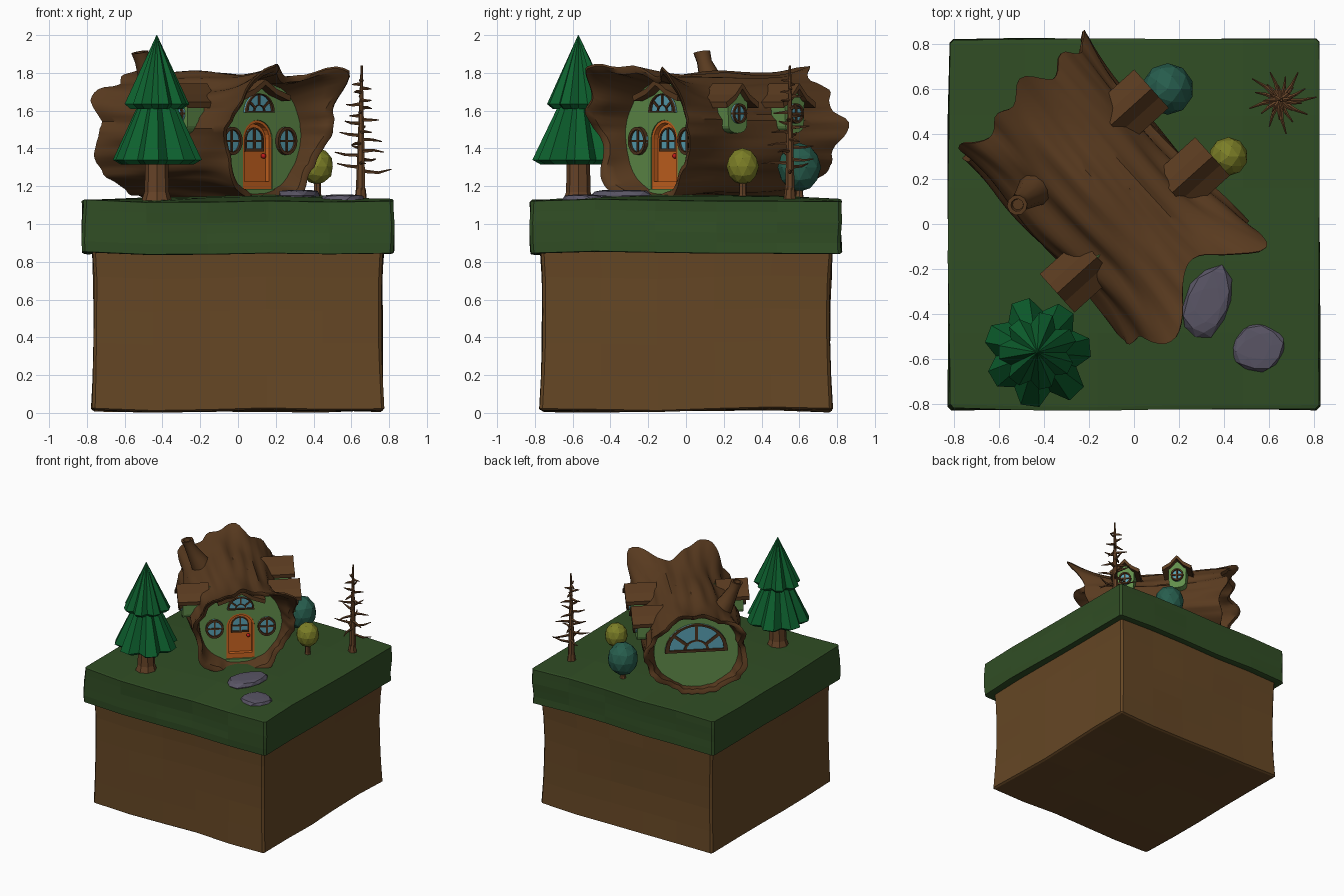
import bpy, bmesh, random
from math import sin, cos, pi, radians, exp
from mathutils import Matrix, Vector, noise

if "Cube" in bpy.data.objects:
    bpy.data.objects.remove(bpy.data.objects["Cube"])

random.seed(4)
I = Matrix.Identity(4)
HOUSE = Matrix.Rotation(radians(42), 4, 'Z')      # log axis runs diagonally, door faces local -y
COLS = dict(dirt=(.13, .062, .018), grass=(.03, .075, .018), bark=(.1, .043, .014), wall=(.12, .27, .07),
            orange=(.6, .13, .015), glass=(.1, .36, .46), trim=(.075, .032, .012), pine=(.004, .12, .028),
            trunk=(.13, .055, .02), teal=(.02, .11, .075), olive=(.2, .21, .02), stone=(.1, .09, .13), red=(.5, .01, .01))
MATS = {}
for k, c in COLS.items():
    MATS[k] = bpy.data.materials.new(k)
    MATS[k].diffuse_color = (*c, 1)


def finish(name, bm, mat, M=I, smooth=None):
    bmesh.ops.recalc_face_normals(bm, faces=bm.faces[:])
    me = bpy.data.meshes.new(name)
    bm.to_mesh(me)
    bm.free()
    ob = bpy.data.objects.new(name, me)
    bpy.context.collection.objects.link(ob)
    me.materials.append(MATS[mat])
    ob.matrix_world = M
    if smooth:
        bpy.context.view_layer.objects.active = ob
        ob.select_set(True)
        bpy.ops.object.shade_smooth_by_angle(angle=radians(smooth))
        ob.select_set(False)
    return ob


def loft(name, rings, mat, M=I, closed=False, caps=True, smooth=None):
    """Skin equal-length closed rings of points."""
    bm = bmesh.new()
    R = [[bm.verts.new(p) for p in r] for r in rings]
    n = len(R[0])
    for a, b in zip(R, R[1:] + R[:1] if closed else R[1:]):
        for i in range(n):
            bm.faces.new((a[i], a[(i + 1) % n], b[(i + 1) % n], b[i]))
    if caps and not closed:
        bm.faces.new(R[0])
        bm.faces.new(R[-1])
    return finish(name, bm, mat, M, smooth)


def prism(name, pts, y0, y1, mat, M=I):
    return loft(name, [[(x, y, z) for x, z in pts] for y in (y0, y1)], mat, M)


def frame(name, pts, k, y0, y1, mat, M):
    cx, cz = (sum(p[i] for p in pts) / len(pts) for i in (0, 1))
    inner = [(cx + (x - cx) * k, cz + (z - cz) * k) for x, z in pts]
    loft(name, [[(x, y, z) for x, z in p] for p, y in ((pts, y0), (pts, y1), (inner, y1), (inner, y0))], mat, M, closed=True)


def lathe(name, prof, n, loc, mat):
    return loft(name, [[(r * cos(2 * pi * i / n), r * sin(2 * pi * i / n), z) for i in range(n)] for r, z in prof],
                mat, Matrix.Translation(loc))


def arc(cx, cz, rx, rz, a0, a1, n):
    return [(cx + rx * cos(radians(a0 + (a1 - a0) * i / n)), cz + rz * sin(radians(a0 + (a1 - a0) * i / n))) for i in range(n + 1)]


def arch(w, z0, z1):
    return [(w, z0)] + arc(0, z1 - w, w, w, 0, 180, 12) + [(-w, z0)]


def bar(name, p, q, w, y, M):
    p, q = Vector(p), Vector(q)
    s = (q - p).normalized().orthogonal() * w
    prism(name, [p + s, q + s, q - s, p - s], y - .012, y + .012, 'trim', M)


def round_window(name, x, z, r, y, M):
    pts = arc(x, z, r, r * 1.1, 0, 342, 19)
    prism(name + '_glass', pts, y - .005, y + .01, 'glass', M)
    frame(name + '_frame', pts, .78, y - .018, y + .01, 'trim', M)
    bar(name + '_bar_v', (x, z - r), (x, z + r), .006, y, M)
    bar(name + '_bar_h', (x - r, z), (x + r, z), .006, y, M)


def fan_window(name, z, r, y, M, h=1):
    pts = arc(0, z, r, r * h, 0, 180, 16)
    prism(name + '_glass', pts, y - .005, y + .01, 'glass', M)
    frame(name + '_frame', pts, .86, y - .02, y + .01, 'trim', M)
    inner = arc(0, z, r * .42, r * .42 * h, 0, 180, 12)
    frame(name + '_inner_arc', inner, .75, y - .013, y + .01, 'trim', M)
    for i, a in enumerate((40, 90, 140)):
        c, s = cos(radians(a)) * r, sin(radians(a)) * r * h
        bar(f'{name}_spoke_{i}', (c * .4, z + s * .4), (c * .95, z + s * .95), r * .04 + .002, y, M)


def gable(name, hw, z, h, y0, y1, M):
    half = [(0, z), (.45 * hw, z - .6 * h), (hw, z - h)]
    top = [(-x, q) for x, q in half[:0:-1]] + half
    prism(name, top + [(x * .97, q - .03) for x, q in top[::-1]], y0, y1, 'bark', M)


# ground block
def block(name, half, z0, z1, mat, bulge, pinch, seed):
    bm = bmesh.new()
    bmesh.ops.create_cube(bm, size=2)
    bmesh.ops.bevel(bm, geom=bm.edges[:], offset=.02, segments=1, affect='EDGES')
    bmesh.ops.subdivide_edges(bm, edges=[e for e in bm.edges if e.calc_length() > 1], cuts=4, use_grid_fill=True)
    for v in bm.verts:
        x, y, w = v.co
        k = half * (1 - pinch * (1 - w * w)) + .012 * noise.noise((x * 1.3 + seed, y * 1.3, w))
        dz = .02 * noise.noise((x * 1.2, y * 1.2 + seed, 3)) + bulge * (1 - x * x) * (1 - y * y) * (w > 0)
        v.co = (x * k, y * k, z0 + (z1 - z0) * (w + 1) / 2 + dz)
    finish(name, bm, mat)


block('dirt_block', .772, .012, .9, 'dirt', 0, .015, 2)
block('grass_block', .822, .845, 1.125, 'grass', .025, 0, 7)

# hollow log: tapered lobes (angle, width, extra length, extra radius) at each end
FRONT = [(118, 24, .23, .1), (46, 17, .2, .15), (158, 16, .1, .05), (10, 18, .06, .02), (270, 30, .02, .04), (215, 20, .04, .05)]
BACK = [(146, 14, .09, .07), (9, 14, .1, .06), (82, 13, .13, .07), (110, 12, .08, .03), (45, 13, .09, .03), (200, 18, .04, .04), (330, 16, .04, .03)]
CZ, NT = 1.46, 96


def lobes(table, a):
    g = [(exp(-((((a - t + 180) % 360) - 180) / w) ** 2), l, r) for t, w, l, r in table]
    return sum(k * l for k, l, r in g), sum(k * r for k, l, r in g)


def log_point(a, t, inset=0., shrink=0.):
    """t runs 0 (back) to 1 (front); shrink pulls inner surface toward a plain tube."""
    c, s = cos(radians(a)), sin(radians(a))
    (fl, fr), (bl, br) = lobes(FRONT, a), lobes(BACK, a)
    d0, d1 = -.69 - bl, .27 + fl
    d = d0 + (d1 - d0) * t
    rough = .035 * noise.noise((c * 2.2, s * 2.2, d * 2)) + .022 * noise.noise((c * 6, s * 6, d * 1.5 + 5))
    r = rough + fr * max(0, (t - .62) / .38) ** 2 + br * max(0, (.35 - t) / .35) ** 2 - inset
    r *= 1 - shrink
    d += shrink * ((.12 if t > .5 else -.56) - d)
    return ((.355 - .055 * shrink + r) * c, -d, CZ + (.33 - .04 * shrink + r) * s)


spec = [(0, .035, k) for k in (1, .66, .33, .1)] + [(0, .012, 0)] + [(i / 36, 0, 0) for i in range(37)]
spec += [(1, .012, 0)] + [(1, .035, k) for k in (.1, .33, .66, 1)]
loft('hollow_log', [[log_point(360 * i / NT, *s) for i in range(NT)] for s in spec], 'bark', HOUSE, caps=False, smooth=40)

# broken branch stub on the log
loft('branch_stub', [[(x + r * cos(i * pi / 5), .41 + r * sin(i * pi / 5), z + .2 * r * cos(i * pi / 5)) for i in range(10)]
     for x, r, z in ((-.17, .1, 1.62), (-.26, .06, 1.77), (-.31, .04, 1.86), (-.33, .045, 1.91), (-.33, .028, 1.91), (-.325, .024, 1.885))],
     'bark', HOUSE, smooth=40)

# front wall with a doorway notch, door, windows, hood
door = arch(.105, 1.165, 1.55)
prism('front_wall', arc(0, CZ, .315, .31, -70, 250, 40) + [(x, z if 0 < i < 14 else 1.15) for i, (x, z) in enumerate(door[::-1])],
      -.155, -.09, 'wall', HOUSE)
prism('doorstep', [(-.11, 1.13), (.11, 1.13), (.11, 1.185), (-.11, 1.185)], -.165, -.1, 'wall', HOUSE)
frame('door_frame', arch(.104, 1.18, 1.549), .84, -.15, -.1, 'orange', HOUSE)
prism('door_panel', arch(.09, 1.185, 1.53), -.12, -.095, 'orange', HOUSE)
glass = arch(.066, 1.385, 1.51)
prism('door_glass', glass, -.126, -.11, 'glass', HOUSE)
frame('door_glass_frame', glass, .84, -.132, -.11, 'trim', HOUSE)
bar('door_glass_bar_v', (0, 1.385), (0, 1.51), .006, -.122, HOUSE)
bar('door_glass_bar_h', (-.065, 1.44), (.065, 1.44), .005, -.122, HOUSE)
bm = bmesh.new()
bmesh.ops.create_icosphere(bm, subdivisions=2, radius=.014)
finish('door_knob', bm, 'red', HOUSE @ Matrix.Translation((.06, -.135, 1.36)), 60)
for side, x in (('left', -.195), ('right', .195)):
    round_window(f'front_{side}_window', x, 1.44, .068, -.16, HOUSE)
fan_window('front_fan_window', 1.59, .1, -.16, HOUSE)
gable('front_hood', .18, 1.765, .085, -.22, -.1, HOUSE)

# back wall and large fan window
REAR = HOUSE @ Matrix.Rotation(pi, 4, 'Z')
prism('back_wall', arc(0, CZ, .315, .31, 0, 350, 35), -.62, -.56, 'wall', REAR)
fan_window('back_fan_window', 1.46, .235, -.625, REAR, .95)

# dormers
for i, (side, d) in enumerate(((1, .01), (1, -.395), (-1, .0))):
    M = HOUSE @ Matrix.Translation((0, -d, 0)) @ Matrix.Rotation(side * pi / 2, 4, 'Z')
    prism(f'dormer_{i}_wall', [(.07, 1.65), (0, 1.71), (-.07, 1.65)] + arc(0, 1.52, .065, .04, 180, 360, 8), -.42, -.2, 'wall', M)
    gable(f'dormer_{i}_roof', .115, 1.745, .1, -.46, -.22, M)
    round_window(f'dormer_{i}_window', 0, 1.585, .048, -.425, M)


# pine with lobed skirts
def skirt(name, r, z0, z1, rt, turn):
    ring = []
    for i in range(7):
        rr = r * random.uniform(.93, 1.04)
        for da, k in ((-.19, 1), (.19, 1), (.5, .74)):
            a = (i + da + turn) * 2 * pi / 7
            ring.append((a, rr * k if k == 1 else r * k))
    rings = [[(q * k * cos(a), q * k * sin(a), z) for a, q in ring] for k, z in ((.3, z0 + .02), (.82, z0 - .025), (1, z0), (rt, z1))]
    loft(name, rings, 'pine', Matrix.Translation((-.43, -.57, 0)))


lathe('pine_trunk', [(.085, 1.11), (.065, 1.17), (.06, 1.4)], 8, (-.43, -.57, 0), 'trunk')
skirt('pine_lower_skirt', .25, 1.34, 1.72, .25, .1)
skirt('pine_upper_skirt', .175, 1.635, 2, .01, .5)

# bare tree
bm = bmesh.new()


def twig(p, q, r0, r1, n):
    v = q - p
    m = Matrix.Translation((p + q) / 2) @ v.to_track_quat('Z', 'Y').to_matrix().to_4x4()
    bmesh.ops.create_cone(bm, cap_ends=True, segments=n, radius1=r0, radius2=r1, depth=v.length, matrix=m)


base = Vector((.65, .55, 0))
twig(base + Vector((0, 0, 1.11)), base + Vector((0, 0, 1.19)), .036, .026, 7)
twig(base + Vector((0, 0, 1.18)), base + Vector((.005, 0, 1.84)), .026, .006, 7)
for i in range(24):
    t = i / 23
    a, L, z = i * 2.4, .155 - .11 * t, 1.28 + .48 * t
    p = base + Vector((0, 0, z))
    mid = p + Vector((cos(a), sin(a), random.uniform(-.15, .1))) * L * .6
    twig(p, mid, .011, .008, 5)
    twig(mid, mid + Vector((cos(a + .2), sin(a + .2), random.uniform(-.2, .3))) * L * .45, .008, .003, 5)
finish('bare_tree', bm, 'trunk')

# round shrubs and stepping stones
for name, loc, rad, mat in (('teal_shrub', (.15, .6, 1.3), (.115, .115, .13), 'teal'), ('olive_shrub', (.42, .3, 1.305), (.086, .086, .097), 'olive')):
    bm = bmesh.new()
    bmesh.ops.create_icosphere(bm, subdivisions=2, radius=1)
    finish(name, bm, mat, Matrix.Translation(loc) @ Matrix.Diagonal((*rad, 1)))
    lathe(name + '_trunk', [(.028, 1.12), (.02, 1.16), (.02, 1.25)], 7, (loc[0], loc[1], 0), 'trunk')
for i, (x, y, rx, ry, rot, z) in enumerate(((.33, -.35, .105, .165, -20, 1.15), (.55, -.55, .12, .112, 10, 1.125))):
    bm = bmesh.new()
    bmesh.ops.create_icosphere(bm, subdivisions=2, radius=1)
    for v in bm.verts:
        v.co *= 1 + .15 * noise.noise(v.co * 1.5 + Vector((i * 4, 0, 0)))
        v.co.z = max(-.6, min(.6, v.co.z))
    finish(f'stepping_stone_{i}', bm, 'stone', Matrix.Translation((x, y, z)) @ Matrix.Rotation(radians(rot), 4, 'Z') @ Matrix.Diagonal((rx, ry, .05, 1)))

for m in bpy.data.materials:
    if m.users and not m.is_grease_pencil:
        m.use_nodes = True
        m.node_tree.nodes["Principled BSDF"].inputs["Base Color"].default_value = m.diffuse_color
